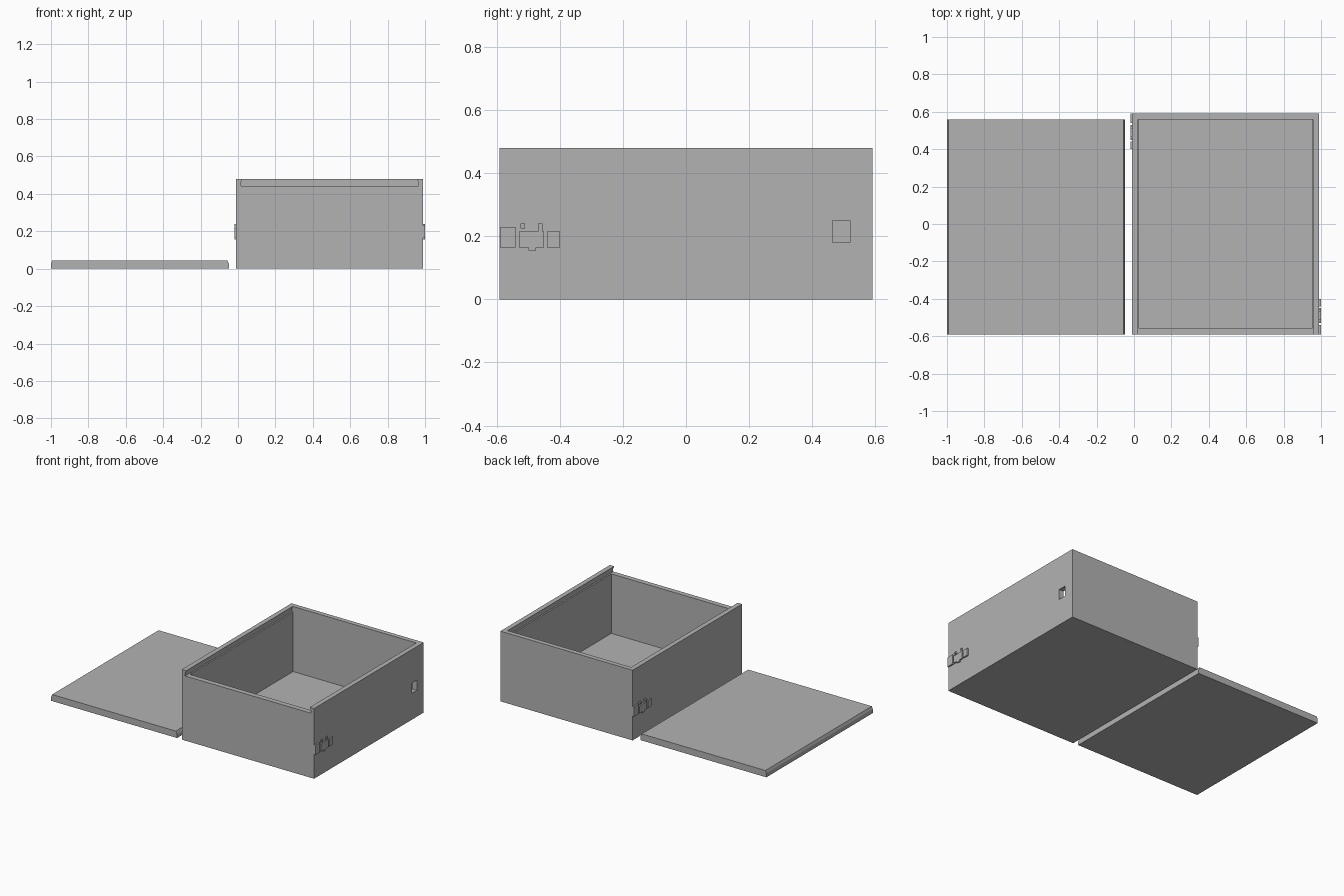
import bpy
import bmesh

if "Cube" in bpy.data.objects:
    bpy.data.objects.remove(bpy.data.objects["Cube"], do_unlink=True)

grey = bpy.data.materials.new("plain grey")
grey.use_nodes = True
colour = (0.45, 0.45, 0.45, 1)
grey.diffuse_color = colour
grey.node_tree.nodes["Principled BSDF"].inputs["Base Color"].default_value = colour


def prism(name, profile, y0, y1):
    """Extrude an x-z outline from y0 to y1."""
    bm = bmesh.new()
    face = bm.faces.new([bm.verts.new((x, y0, z)) for x, z in profile])
    ext = bmesh.ops.extrude_face_region(bm, geom=[face])
    for v in ext["geom"]:
        if isinstance(v, bmesh.types.BMVert):
            v.co.y = y1
    bmesh.ops.recalc_face_normals(bm, faces=bm.faces)
    mesh = bpy.data.meshes.new(name)
    bm.to_mesh(mesh)
    bm.free()
    mesh.materials.append(grey)
    obj = bpy.data.objects.new(name, mesh)
    bpy.context.collection.objects.link(obj)
    return obj


def block(name, x, y, z):
    return prism(name, [(x[0], z[0]), (x[1], z[0]), (x[1], z[1]), (x[0], z[1])], *y)


def cut(target, cutter):
    """Subtract a cutter and discard it."""
    mod = target.modifiers.new("cut", "BOOLEAN")
    mod.operation = "DIFFERENCE"
    mod.solver = "EXACT"
    mod.object = cutter
    cutter.hide_render = True
    bpy.context.view_layer.objects.active = target
    bpy.ops.object.modifier_apply(modifier=mod.name)
    bpy.data.objects.remove(cutter, do_unlink=True)


# Open box with a lid slot running out through the front
BACK = 0.56
box = block("box", (-0.01, 0.99), (-0.592, 0.592), (0, 0.48))
cut(box, block("cavity_cutter", (0.025, 0.955), (-0.557, BACK), (0.035, 0.45)))
cut(box, prism("slot_cutter", [(0.015, 0.442), (0.965, 0.442), (0.965, 0.461),
                               (0.957, 0.481), (0.023, 0.481), (0.015, 0.461)], -0.7, BACK))

# Small window through the left wall
cut(box, block("window_cutter", (0.9, 1.1), (0.465, 0.52), (0.18, 0.25)))

# Sliding lid lying beside the box, with tapered long edges
prism("lid", [(-1, 0), (-0.048, 0), (-0.048, 0.025), (-0.057, 0.045),
              (-0.993, 0.045), (-1, 0.028)], -0.59, BACK)

# Plain raised blocks near opposite corners of the side walls
tabs = [((-0.59, -0.54), (0.165, 0.23)), ((-0.53, -0.45), (0.165, 0.215)),
        ((-0.44, -0.4), (0.165, 0.215)), ((-0.47, -0.455), (0.215, 0.24)),
        ((-0.525, -0.51), (0.225, 0.24)), ((-0.5, -0.475), (0.155, 0.165))]
for i, (y, z) in enumerate(tabs):
    block(f"left_raised_block_{i}", (0.985, 1.0), y, z)
    block(f"right_raised_block_{i}", (-0.02, -0.005), (-y[1], -y[0]), z)
